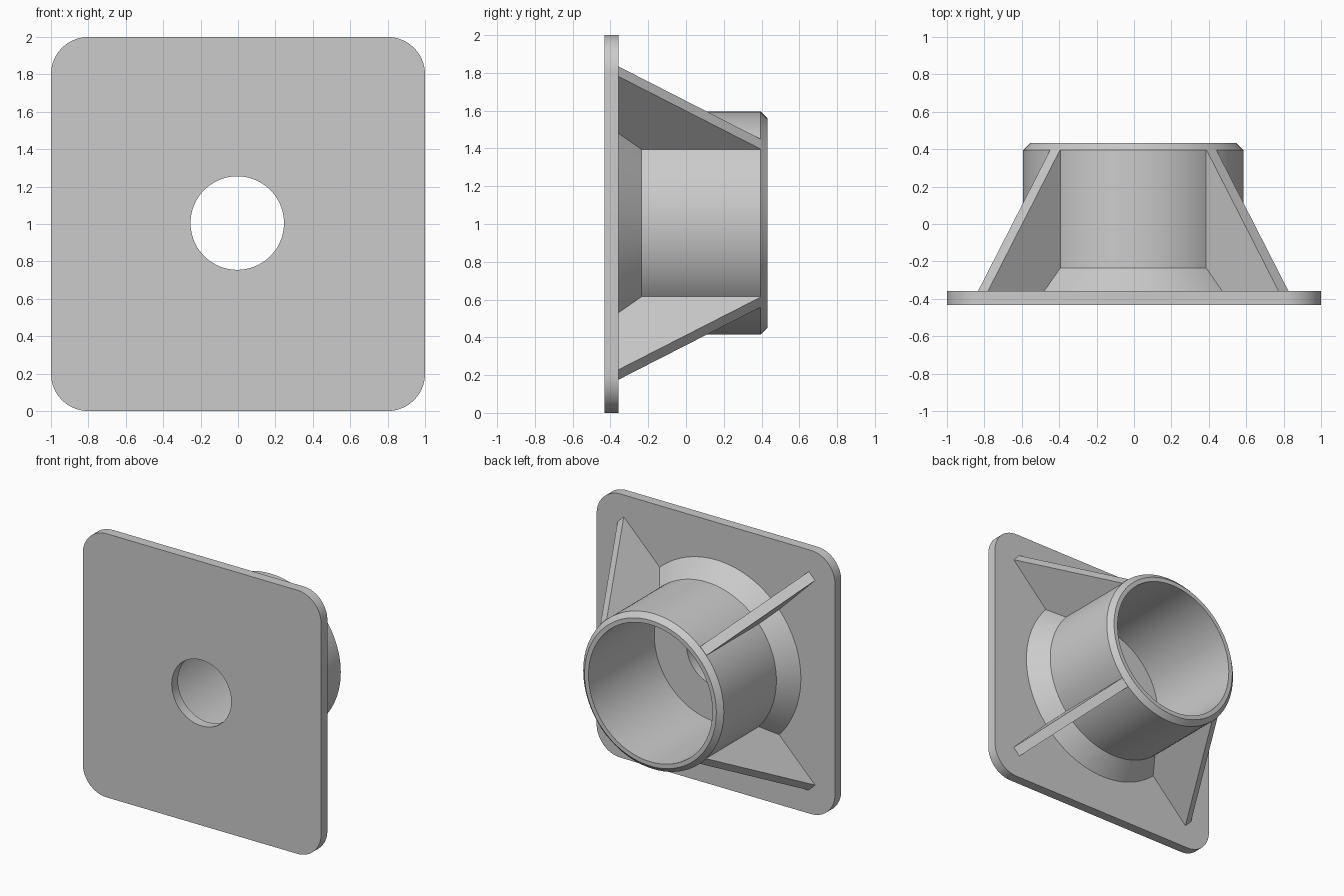
import bpy, bmesh
from math import cos, sin, pi, radians

if "Cube" in bpy.data.objects:
    bpy.data.objects.remove(bpy.data.objects["Cube"])

CX, CZ = -0.004, 1.005          # axis of hub and bore
FRONT, FACE, RIM = -0.432, -0.357, 0.432
SINK = FACE - 0.03              # parts are seated slightly into the plate

grey = bpy.data.materials.new("plain grey")
grey.use_nodes = True
colour = (0.6, 0.6, 0.6, 1)
grey.diffuse_color = colour
grey.node_tree.nodes["Principled BSDF"].inputs["Base Color"].default_value = colour


def finish(name, bm, smooth=False):
    bmesh.ops.recalc_face_normals(bm, faces=bm.faces)
    mesh = bpy.data.meshes.new(name)
    bm.to_mesh(mesh)
    bm.free()
    mesh.materials.append(grey)
    ob = bpy.data.objects.new(name, mesh)
    bpy.context.collection.objects.link(ob)
    if smooth:
        bpy.ops.object.select_all(action='DESELECT')
        ob.select_set(True)
        bpy.context.view_layer.objects.active = ob
        bpy.ops.object.shade_smooth_by_angle(angle=radians(30))
    return ob


def skin_loops(name, loops):
    """Join equal closed loops in a ring, the last back to the first."""
    bm = bmesh.new()
    rings = [[bm.verts.new(p) for p in loop] for loop in loops]
    for a, b in zip(rings, rings[1:] + rings[:1]):
        for i in range(len(a)):
            j = (i + 1) % len(a)
            bm.faces.new((a[i], a[j], b[j], b[i]))
    return finish(name, bm, smooth=True)


def circle(r, y, n, phase=0.0):
    return [(CX + r * cos(2 * pi * (i + phase) / n), y,
             CZ + r * sin(2 * pi * (i + phase) / n)) for i in range(n)]


def rounded_square(half, radius, y, steps):
    points = []
    for k in range(4):
        mid = pi / 4 + k * pi / 2
        ox = (half - radius) * (1 if cos(mid) > 0 else -1)
        oz = (half - radius) * (1 if sin(mid) > 0 else -1)
        for i in range(steps):
            a = k * pi / 2 + i * pi / 2 / (steps - 1)
            points.append((ox + radius * cos(a), y, 1 + oz + radius * sin(a)))
    return points


# Base plate with rounded corners and a central hole
STEPS = 16
skin_loops("base_plate", [
    rounded_square(1, 0.2, FRONT, STEPS),
    rounded_square(1, 0.2, FACE, STEPS),
    circle(0.25, FACE, 4 * STEPS, 0.5),
    circle(0.25, FRONT, 4 * STEPS, 0.5),
])

# Tubular hub: bore, chamfered rim, wall and flared foot
hub_profile = [(0.52, SINK), (0.52, RIM), (0.553, RIM), (0.59, 0.395),
               (0.59, -0.235), (0.71, FACE), (0.71, SINK)]
skin_loops("hub", [circle(r, y, 96) for r, y in hub_profile])

# Four diagonal gusset ribs
HALF = 0.0375
rib_profile = [(0.55, SINK), (1.135, SINK), (1.135, FACE),
               (0.592, 0.395), (0.55, 0.395)]
names = ("upper_left", "upper_right", "lower_right", "lower_left")
for k, place in enumerate(names):
    a = pi / 4 + k * pi / 2
    bm = bmesh.new()
    sides = [[bm.verts.new((CX + r * cos(a) - t * sin(a), y,
                            CZ + r * sin(a) + t * cos(a)))
              for r, y in rib_profile] for t in (-HALF, HALF)]
    for side in sides:
        bm.faces.new(side)
    n = len(rib_profile)
    for i in range(n):
        j = (i + 1) % n
        bm.faces.new((sides[0][i], sides[0][j], sides[1][j], sides[1][i]))
    finish(place + "_rib", bm)
